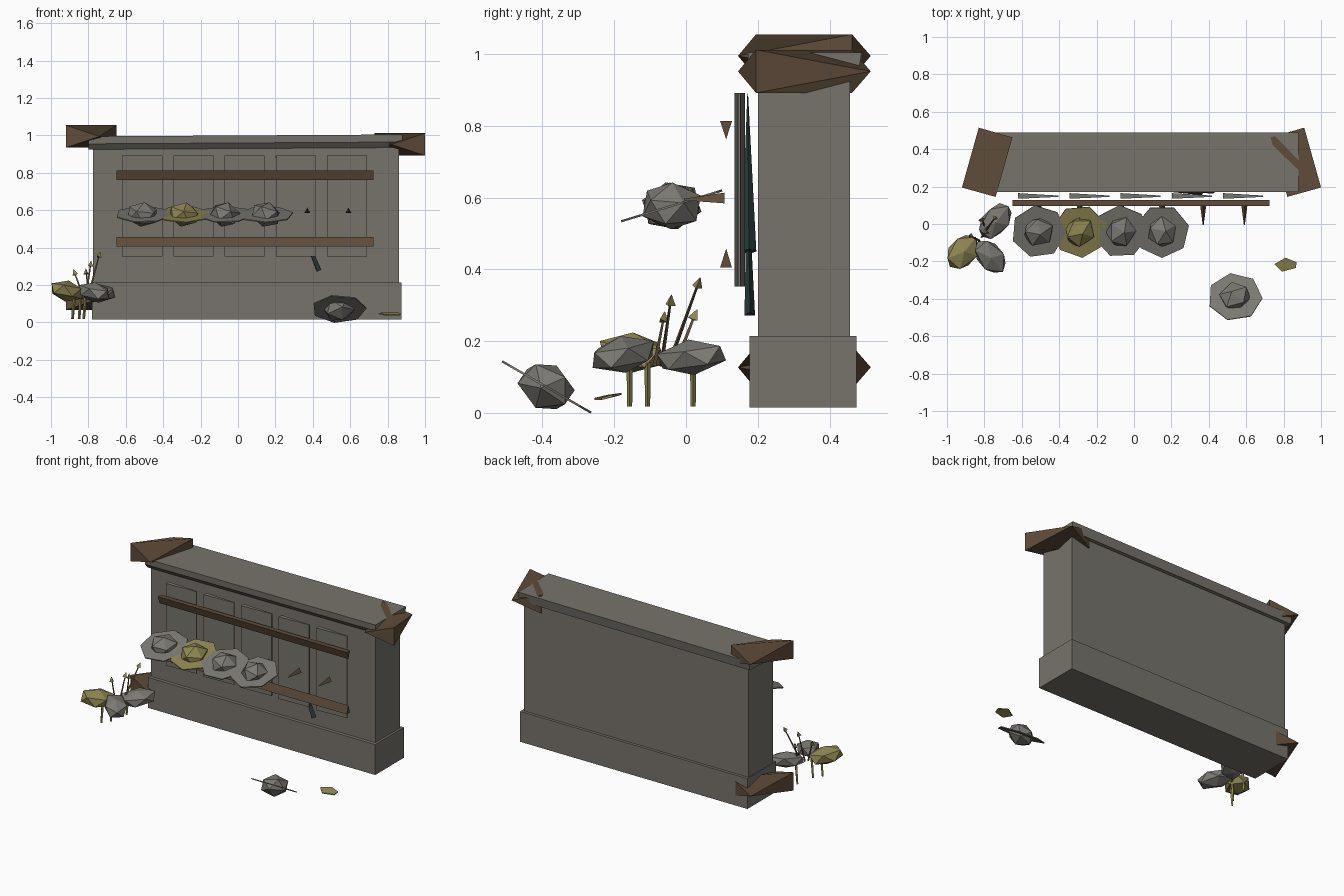
import bpy, bmesh, math
from mathutils import Vector, Matrix, Euler

if "Cube" in bpy.data.objects:
    bpy.data.objects.remove(bpy.data.objects["Cube"], do_unlink=True)


def material(name, colour):
    m = bpy.data.materials.new(name)
    m.use_nodes = True
    m.diffuse_color = (*colour, 1)
    m.node_tree.nodes["Principled BSDF"].inputs["Base Color"].default_value = (*colour, 1)
    return m


STONE = material("grey stone", (0.185, 0.173, 0.15))
IRON = material("worn iron", (0.2, 0.192, 0.172))
WOOD = material("brown wood", (0.115, 0.072, 0.042))
BRASS = material("dull brass", (0.27, 0.235, 0.085))
STEEL = material("dark teal steel", (0.02, 0.042, 0.042))


def finish(name, bm, mat):
    bmesh.ops.recalc_face_normals(bm, faces=bm.faces)
    mesh = bpy.data.meshes.new(name)
    bm.to_mesh(mesh)
    bm.free()
    mesh.materials.append(mat)
    ob = bpy.data.objects.new(name, mesh)
    bpy.context.collection.objects.link(ob)
    return ob


def from_faces(name, points, faces, mat):
    bm = bmesh.new()
    vs = [bm.verts.new(p) for p in points]
    for f in faces:
        bm.faces.new([vs[i] for i in f])
    return finish(name, bm, mat)


def prism(name, outline, offset, mat):
    """Extrude a flat outline of 3D points along an offset."""
    bm = bmesh.new()
    face = bm.faces.new([bm.verts.new(p) for p in outline])
    ext = bmesh.ops.extrude_face_region(bm, geom=[face])["geom"]
    bmesh.ops.translate(bm, vec=Vector(offset),
                        verts=[v for v in ext if isinstance(v, bmesh.types.BMVert)])
    return finish(name, bm, mat)


def block(name, x, y, z, mat):
    outline = [(x[0], y[0], z[0]), (x[1], y[0], z[0]), (x[1], y[1], z[0]), (x[0], y[1], z[0])]
    return prism(name, outline, (0, 0, z[1] - z[0]), mat)


def rod(name, start, end, r1, r2, sides, mat):
    a, b = Vector(start), Vector(end)
    turn = (b - a).to_track_quat('Z', 'Y').to_matrix().to_4x4()
    bm = bmesh.new()
    bmesh.ops.create_cone(bm, cap_ends=True, segments=sides, radius1=r1, radius2=r2,
                          depth=(b - a).length,
                          matrix=Matrix.Translation((a + b) / 2) @ turn)
    return finish(name, bm, mat)


def lump(name, centre, size, angles, mat):
    """Twenty-sided lump, stretched and turned."""
    bm = bmesh.new()
    turn = Euler([math.radians(a) for a in angles]).to_matrix().to_4x4()
    bmesh.ops.create_icosphere(bm, subdivisions=1, radius=1,
                               matrix=Matrix.Translation(centre) @ turn @ Matrix.Diagonal((*size, 1)))
    return finish(name, bm, mat)


def hat(name, centre, tilt, spin, mat):
    """Round helmet with a seven-sided brim."""
    turn = Matrix.Rotation(math.radians(tilt), 4, 'X') @ Matrix.Rotation(math.radians(spin), 4, 'Z')
    bm = bmesh.new()
    bmesh.ops.create_cone(bm, cap_ends=True, segments=7, radius1=0.147, radius2=0.147, depth=0.006,
                          matrix=Matrix.Translation(centre) @ turn)
    finish(name + "_brim", bm, mat)
    lump(name + "_crown", centre, (0.09, 0.085, 0.068), (tilt, 0, spin + 20), mat)


# Wall, plinth and coping
block("wall", (-0.775, 0.86), (0.2, 0.457), (0.1, 0.95), STONE)
block("plinth", (-0.78, 0.875), (0.177, 0.475), (0.015, 0.215), STONE)
prism("coping", [(-0.8, 0.2, 0.925), (-0.8, 0.175, 0.955), (-0.8, 0.172, 0.995),
                 (-0.8, 0.49, 0.995), (-0.8, 0.48, 0.935)], (1.68, 0, 0.01), STONE)


# Wooden corner wedges: two upright edges joined through two points
def corner_wedge(name, z, mirror=False):
    plan = [(-0.92, 0.195), (-0.65, 0.463), (-0.74, 0.145), (-0.83, 0.515)]
    if mirror:
        plan = [(0.08 - x, y) for x, y in plan]
    d, b, c, a = plan
    points = [(*d, z - 0.06), (*d, z + 0.06), (*b, z - 0.06), (*b, z + 0.06), (*c, z), (*a, z)]
    faces = [(1, 4, 3, 5), (0, 5, 2, 4), (1, 0, 4), (4, 2, 3), (3, 2, 5), (5, 0, 1)]
    from_faces(name, points, faces, WOOD)


corner_wedge("top_right_corner", 0.995)
corner_wedge("bottom_right_corner", 0.127)
corner_wedge("top_left_corner", 0.952, True)

# Row of tapered boards on the front
for i in range(5):
    x = -0.62 + 0.274 * i
    prism(f"board_{i + 1}", [(x, 0.135, 0.352), (x + 0.215, 0.145, 0.352),
                             (x + 0.215, 0.152, 0.352), (x, 0.165, 0.352)], (0, 0, 0.54), STONE)

# Three-sided rails across the boards
for name, flat, point in (("upper_rail", 0.813, 0.763), ("lower_rail", 0.405, 0.458)):
    prism(name, [(-0.65, 0.095, flat), (-0.65, 0.128, flat), (-0.65, 0.112, point)],
          (1.375, 0, 0), WOOD)

# Pegs, with hats on the first four
for i in range(6):
    x = -0.51 + 0.22 * i
    rod(f"peg_{i + 1}", (x, 0.108, 0.594), (x, -0.005, 0.594), 0.02, 0.003, 3, WOOD)
    if i < 4:
        hat(f"hung_hat_{i + 1}", (x, -0.04, 0.577), 17, 8 + 23 * i, BRASS if i == 1 else IRON)

# Blade leaning behind the boards
rod("blade_grip", (0.43, 0.178, 0.275), (0.36, 0.175, 0.45), 0.017, 0.01, 3, STEEL)
rod("blade", (0.36, 0.175, 0.45), (0.2, 0.172, 0.89), 0.021, 0.001, 4, STEEL)

# Fallen hat and flat shard on the ground
hat("fallen_hat", (0.54, -0.39, 0.073), -30, 10, IRON)
prism("shard", [(0.75, -0.215, 0.045), (0.79, -0.255, 0.036), (0.865, -0.235, 0.036),
                (0.87, -0.205, 0.045), (0.81, -0.18, 0.05)], (0, 0, 0.006), BRASS)

# Clump of lumps with short legs
lump("brass_lump", (-0.915, -0.15, 0.168), (0.115, 0.083, 0.057), (6, 8, 50), BRASS)
lump("front_iron_lump", (-0.768, -0.175, 0.163), (0.115, 0.076, 0.052), (0, 10, -50), IRON)
lump("back_iron_lump", (-0.742, 0.015, 0.155), (0.122, 0.078, 0.05), (8, -5, 50), IRON)
for i, (x, y) in enumerate([(-0.885, -0.157), (-0.85, -0.107), (-0.825, 0.02)]):
    rod(f"leg_{i + 1}", (x, y, 0.018), (x + 0.01, y, 0.14), 0.007, 0.009, 4, BRASS)

# Thin stalks with pointed tips
tips = [(-0.87, -0.065, 0.255), (-0.79, -0.045, 0.3), (-0.745, 0.03, 0.35), (-0.81, 0.02, 0.26)]
for i, tip in enumerate(tips):
    end = Vector(tip)
    base = Vector((-0.825 + 0.01 * i, -0.09 + 0.02 * i, 0.13))
    rod(f"stalk_{i + 1}", base, end, 0.007, 0.004, 3, WOOD)
    rod(f"stalk_tip_{i + 1}", end, end + (end - base).normalized() * 0.03, 0.017, 0.001, 3, BRASS)
